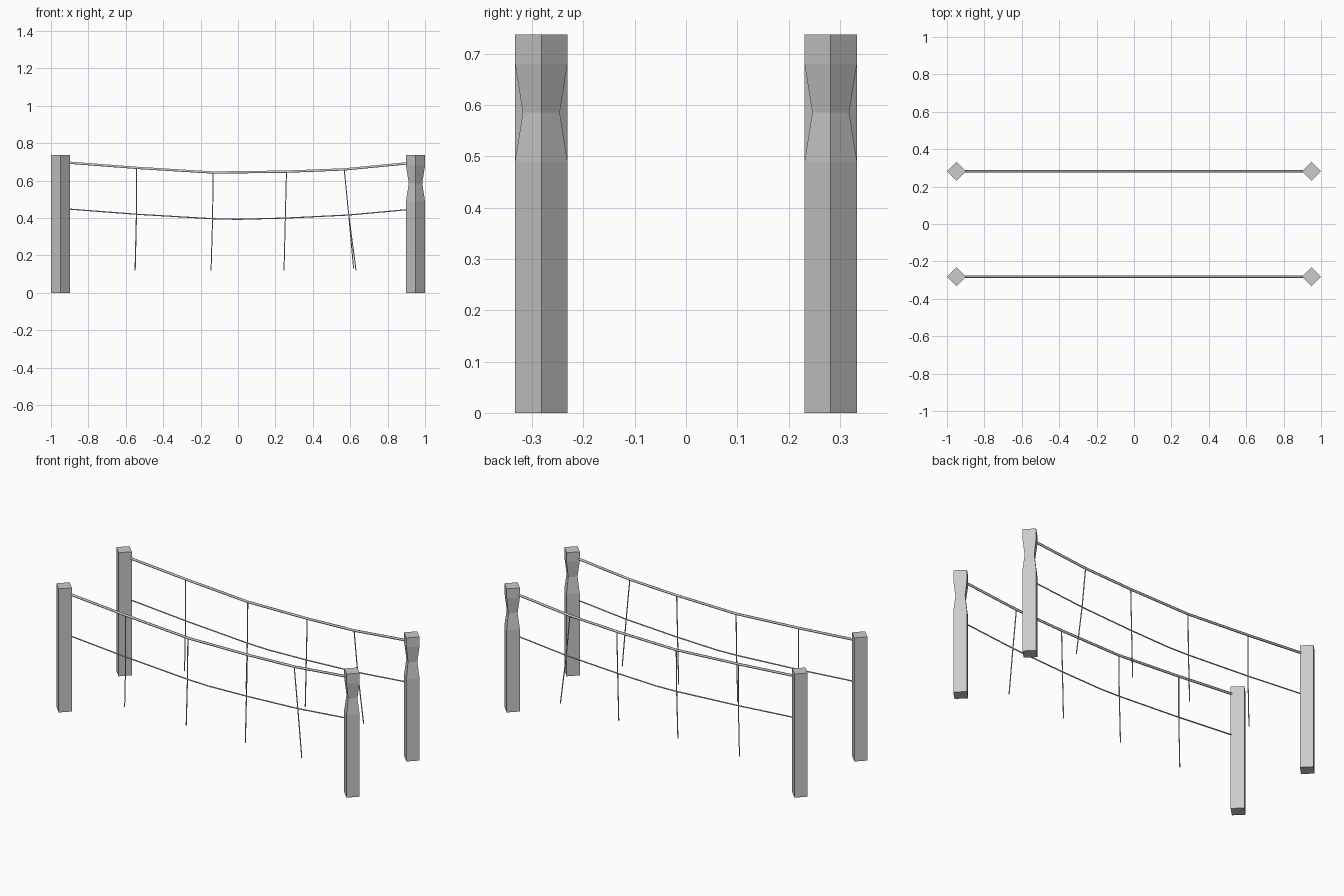
import bpy
import bmesh
from math import cos, sin, pi

cube = bpy.data.objects.get("Cube")
if cube:
    bpy.data.objects.remove(cube, do_unlink=True)

grey = bpy.data.materials.new("plain_grey")
grey.use_nodes = True
colour = (0.6, 0.6, 0.6, 1)
grey.diffuse_color = colour
grey.node_tree.nodes["Principled BSDF"].inputs["Base Color"].default_value = colour

POST_X, ROW_Y, POST_R, TOP = 0.949, 0.282, 0.051, 0.737


def post(name, x, y, profile):
    """Four-sided post, corners on the axes, from (height, radius) rings."""
    bm = bmesh.new()
    rings = [[bm.verts.new((r * cos(i * pi / 2), r * sin(i * pi / 2), z)) for i in range(4)]
             for z, r in profile]
    for low, high in zip(rings, rings[1:]):
        for i in range(4):
            j = (i + 1) % 4
            bm.faces.new((low[i], low[j], high[j], high[i]))
    bm.faces.new(rings[0][::-1])
    bm.faces.new(rings[-1])
    mesh = bpy.data.meshes.new(name)
    bm.to_mesh(mesh)
    bm.free()
    mesh.materials.append(grey)
    obj = bpy.data.objects.new(name, mesh)
    obj.location = (x, y, 0)
    bpy.context.collection.objects.link(obj)


def rope(name, y, points, radius):
    """Thin rope through (x, z) points in the plane of one row."""
    curve = bpy.data.curves.new(name, "CURVE")
    curve.dimensions = "3D"
    curve.bevel_depth = radius
    curve.bevel_resolution = 1
    curve.use_fill_caps = True
    spline = curve.splines.new("POLY")
    spline.points.add(len(points) - 1)
    for p, (x, z) in zip(spline.points, points):
        p.co = (x, y, z, 1)
    curve.materials.append(grey)
    bpy.context.collection.objects.link(bpy.data.objects.new(name, curve))


plain = [(0, POST_R), (TOP, POST_R)]
notched = [(0, POST_R), (0.49, POST_R), (0.585, 0.036), (0.68, POST_R), (TOP, POST_R)]

# sagging ropes
top_rope = [(-0.92, 0.697), (-0.54, 0.668), (-0.13, 0.643), (0.26, 0.648), (0.57, 0.66), (0.92, 0.694)]
low_rope = [(-0.92, 0.449), (-0.54, 0.42), (-0.13, 0.396), (0, 0.393), (0.26, 0.4),
            (0.59, 0.416), (0.92, 0.446)]

# hanging cords, shared by both rows
hangers = [
    [(-0.543, 0.668), (-0.543, 0.42), (-0.55, 0.12)],
    [(-0.133, 0.643), (-0.136, 0.396), (-0.144, 0.12)],
    [(0.259, 0.648), (0.253, 0.4), (0.246, 0.12)],
]
# last cord leans out and ends differently in each row
last_end = {"front": (0.618, 0.13), "back": (0.631, 0.12)}

for row, y in (("front", -ROW_Y), ("back", ROW_Y)):
    post(row + "_right_post", -POST_X, y, plain)
    post(row + "_left_post", POST_X, y, notched)
    rope(row + "_top_rope", y, top_rope, 0.007)
    rope(row + "_lower_rope", y, low_rope, 0.0035)
    cords = hangers + [[(0.568, 0.66), (0.592, 0.416), last_end[row]]]
    for i, path in enumerate(cords):
        rope(f"{row}_hanging_cord_{i + 1}", y, path, 0.003)
